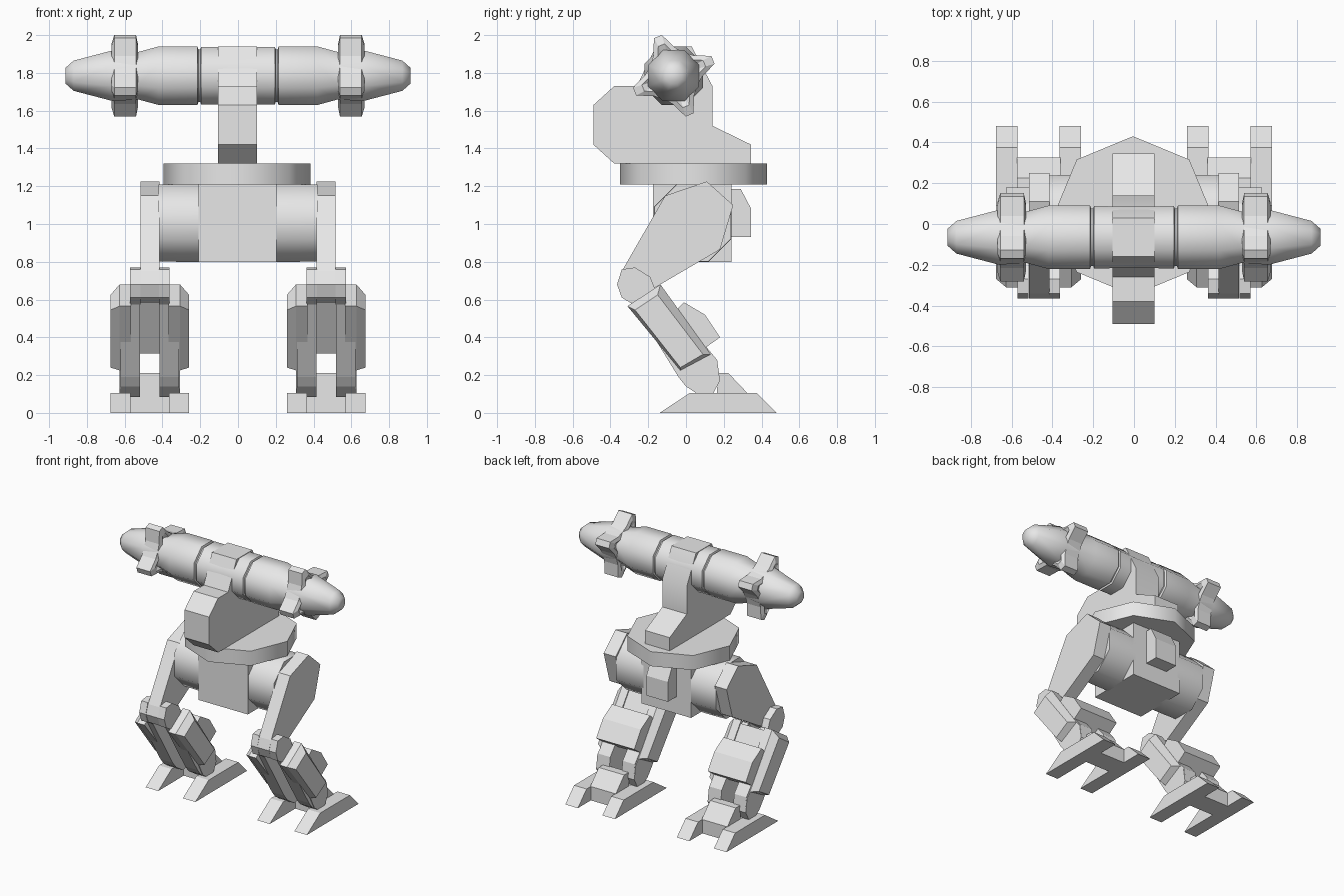
import bpy, bmesh, math
from mathutils import Vector

if "Cube" in bpy.data.objects:
    bpy.data.objects.remove(bpy.data.objects["Cube"])

grey = bpy.data.materials.new("light grey")
grey.diffuse_color = (0.8, 0.8, 0.8, 1)
grey.use_nodes = True
grey.node_tree.nodes["Principled BSDF"].inputs["Base Color"].default_value = grey.diffuse_color


def finish(name, bm, smooth=0):
    bmesh.ops.recalc_face_normals(bm, faces=bm.faces)
    me = bpy.data.meshes.new(name)
    bm.to_mesh(me)
    bm.free()
    me.materials.append(grey)
    ob = bpy.data.objects.new(name, me)
    bpy.context.collection.objects.link(ob)
    if smooth:
        bpy.ops.object.select_all(action='DESELECT')
        ob.select_set(True)
        bpy.context.view_layer.objects.active = ob
        bpy.ops.object.shade_smooth_by_angle(angle=math.radians(smooth))
    return ob


def loft(name, rings, smooth=0):
    """Skin rings of equal point count and cap both ends."""
    bm = bmesh.new()
    vs = [[bm.verts.new(p) for p in r] for r in rings]
    n = len(vs[0])
    for a, b in zip(vs, vs[1:]):
        for i in range(n):
            j = (i + 1) % n
            bm.faces.new((a[i], a[j], b[j], b[i]))
    bm.faces.new(vs[0])
    bm.faces.new(vs[-1])
    return finish(name, bm, smooth)


def plate(name, prof, x0, x1, smooth=0):
    """Side profile of (y, z) points extruded along x."""
    return loft(name, [[(x, y, z) for y, z in prof] for x in (x0, x1)], smooth)


def lathe_x(name, stations, cy, cz, smooth=0, sides=8):
    """Octagonal turned body along x from (x, flat radius) stations."""
    k = 1 / math.cos(math.pi / sides)
    ang = [(i + .5) * 2 * math.pi / sides for i in range(sides)]
    return loft(name, [[(x, cy + r * k * math.cos(a), cz + r * k * math.sin(a)) for a in ang]
                       for x, r in stations], smooth)


# Head: upright arm with snout and tail
plate("head", [(-.49, 1.42), (-.49, 1.63), (-.38, 1.73), (-.26, 1.73), (-.16, 1.94), (.03, 1.94),
               (.14, 1.73), (.14, 1.52), (.345, 1.42), (.345, 1.32), (-.38, 1.32)], -.105, .10, 35)

# Waist disc
loft("waist_disc", [[(.39 * math.cos(i * math.pi / 4) - .005, .04 + .39 * math.sin(i * math.pi / 4), z)
                     for i in range(8)] for z in (1.21, 1.32)], 50)

# Pelvis block and rear box
plate("pelvis", [(-.175, .80), (-.175, 1.21), (.24, 1.21), (.24, .80)], -.21, .205)
plate("rear_box", [(.23, .93), (.23, 1.185), (.29, 1.185), (.345, 1.08), (.345, .93)], -.09, .09)

for s, side in ((1, "right"), (-1, "left")):
    # Gun pod: collar, barrel, nose
    lathe_x(side + "_gun", [(0, .15), (s * .195, .153), (s * .20, .14), (s * .21, .14), (s * .215, .155),
                            (s * .42, .155), (s * .53, .125), (s * .66, .135), (s * .87, .08),
                            (s * .913, .042)], -.065, 1.785, 50)
    # Four radial fins as a star
    star = []
    for k in range(4):
        a = math.radians(22 + 90 * k)
        for da, r in ((-.1, .225), (.1, .225), (.42, .15), (math.pi / 4, .135), (math.pi / 2 - .42, .15)):
            star.append((r * math.cos(a + da), r * math.sin(a + da)))

    def fin_ring(x, f):
        return [(s * x, -.065 + y * f, 1.785 + z * f) for y, z in star]
    loft(side + "_gun_fins", [fin_ring(.545, .6), fin_ring(.53, .78), fin_ring(.54, 1), fin_ring(.655, 1),
                              fin_ring(.67, .78), fin_ring(.655, .6)])
    # Hip pod
    lathe_x(side + "_hip", [(s * .19, .205), (s * .32, .205), (s * .42, .203)], .035, 1.005, 50)

    # Thigh
    plate(side + "_thigh", [(.11, 1.225), (.25, 1.10), (.18, .865), (-.17, .66), (-.28, .585), (-.335, .61),
                            (-.365, .68), (-.34, .75), (-.11, 1.15)], s * .415, s * .515)

    # Shin assembly, mirrored about the leg centre at x = 0.467
    for m, place in ((1, "outer"), (-1, "inner")):
        def X(d):
            return s * (.467 + m * d)
        tag = side + "_" + place
        plate(tag + "_knee", [(-.365, .68), (-.34, .76), (-.27, .77), (-.19, .72), (-.165, .66), (-.2, .58),
                              (-.28, .575), (-.34, .61)], X(.05), X(.105))
        plate(tag + "_strut", [(-.28, .58), (-.155, .665), (.165, .28), (.18, .17), (.145, .105), (.085, .085),
                               (.0, .14), (-.04, .19)], X(.052), X(.155))
        a = [(-.31, .565), (-.135, .68), (.13, .31), (-.03, .225)]
        b = [(-.27, .545), (-.15, .625), (.09, .31), (-.03, .24)]
        loft(tag + "_shin_plate", [[(X(d), y, z) for y, z in p] for d, p in ((.10, a), (.16, a), (.208, b))])
        plate(tag + "_ankle", [(-.03, .225), (.0, .25), (.13, .31), (.165, .27), (.18, .17), (.145, .105),
                               (.085, .085), (.02, .13)], X(.105), X(.16))
        # Foot bar with toe at both ends
        plate(tag + "_toe_bar", [(-.14, 0), (.02, .105), (.375, .105), (.48, 0)], X(.103), X(.208))

    # Calf box and foot centre
    plate(side + "_calf", [(-.13, .66), (-.05, .545), (-.01, .585), (.10, .52), (.18, .40), (.06, .315),
                           (-.15, .62)], s * .308, s * .626)
    plate(side + "_foot", [(.165, 0), (.165, .21), (.225, .21), (.325, .105), (.325, 0)], s * .36, s * .574)
